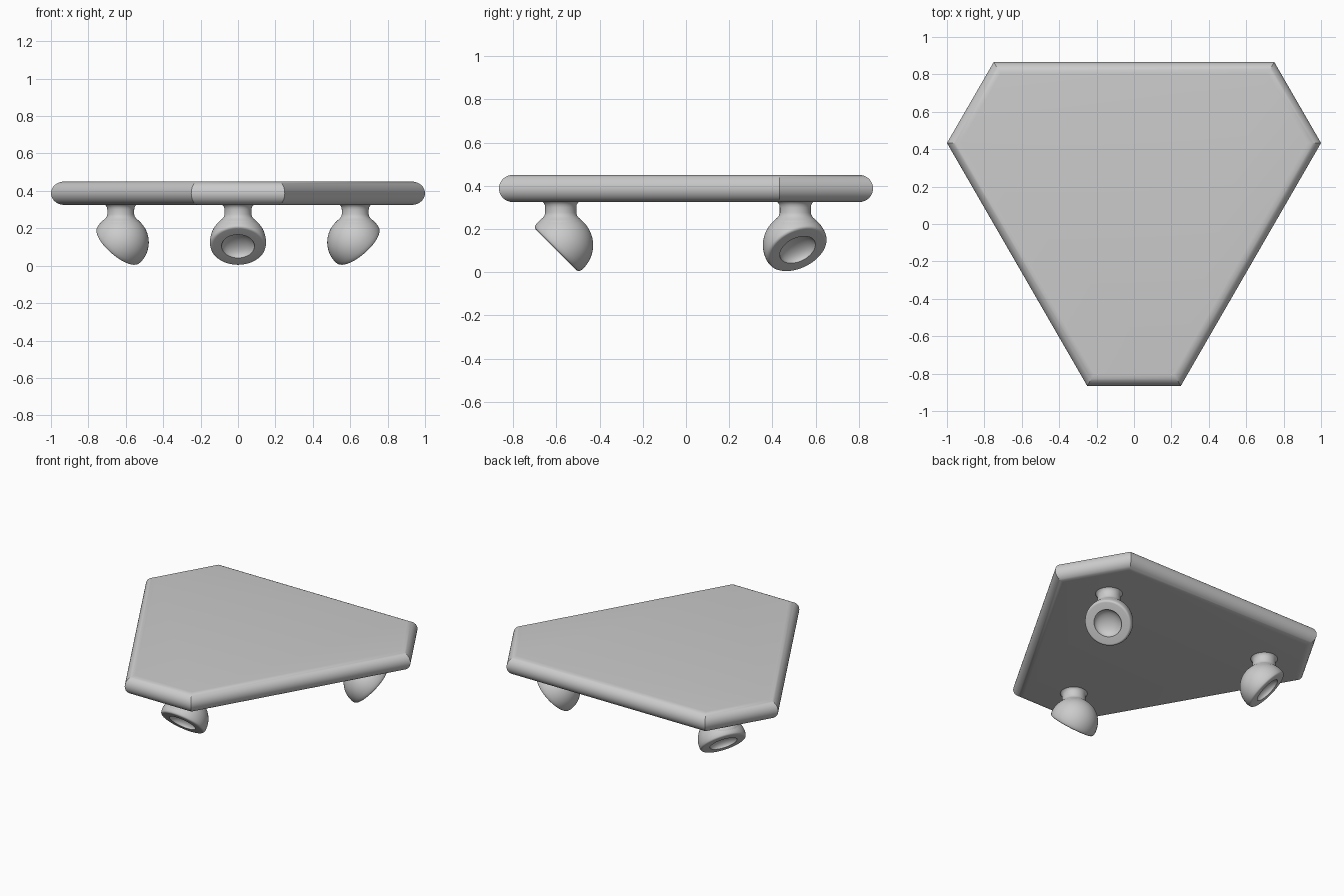
import bpy, bmesh, math
from mathutils import Matrix, Vector

cube = bpy.data.objects.get("Cube")
if cube:
    bpy.data.objects.remove(cube, do_unlink=True)

grey = bpy.data.materials.new("plain grey")
grey.use_nodes = True
COLOUR = (0.6, 0.6, 0.6, 1)
grey.diffuse_color = COLOUR
grey.node_tree.nodes["Principled BSDF"].inputs["Base Color"].default_value = COLOUR


def finish(name, bm, angle):
    bmesh.ops.remove_doubles(bm, verts=bm.verts, dist=1e-5)
    bmesh.ops.recalc_face_normals(bm, faces=bm.faces)
    mesh = bpy.data.meshes.new(name)
    bm.to_mesh(mesh)
    bm.free()
    mesh.materials.append(grey)
    obj = bpy.data.objects.new(name, mesh)
    bpy.context.collection.objects.link(obj)
    bpy.ops.object.select_all(action='DESELECT')
    obj.select_set(True)
    bpy.context.view_layer.objects.active = obj
    bpy.ops.object.shade_smooth_by_angle(angle=math.radians(angle))
    return obj


def turn(name, profile, matrix, steps=64):
    """Spin a (radius, height) profile about local z."""
    bm = bmesh.new()
    verts = [bm.verts.new((r, 0, h)) for r, h in profile]
    edges = [bm.edges.new(pair) for pair in zip(verts, verts[1:])]
    bmesh.ops.spin(bm, geom=verts + edges, axis=(0, 0, 1), cent=(0, 0, 0),
                   angle=math.tau, steps=steps, use_merge=True)
    bmesh.ops.transform(bm, matrix=matrix, verts=bm.verts)
    return finish(name, bm, 35)


# Canopy plate: truncated triangle with a half-round edge
outline = [Vector(p) for p in ((-0.25, -0.866), (0.25, -0.866), (1, 0.433),
                               (0.75, 0.866), (-0.75, 0.866), (-1, 0.433))]
HALF, MID, ROUND = 0.0625, 0.3875, 16
bm = bmesh.new()
rings = []
for i in range(ROUND + 1):
    a = math.pi * (i / ROUND - 0.5)
    inset = HALF * (1 - math.cos(a)) / math.sin(math.radians(60))
    ring = []
    for k, p in enumerate(outline):
        inward = ((outline[k - 1] - p).normalized()
                  + (outline[(k + 1) % 6] - p).normalized()).normalized()
        q = p + inward * inset
        ring.append(bm.verts.new((q.x, q.y, MID + HALF * math.sin(a))))
    rings.append(ring)
for low, high in zip(rings, rings[1:]):
    for k in range(6):
        n = (k + 1) % 6
        bm.faces.new((low[k], low[n], high[n], high[k]))
bm.faces.new(rings[0])
bm.faces.new(rings[-1])
finish("canopy_plate", bm, 25)

# Spotlight head profile: ball, rounded rim, flat lip, concave bowl
R, CUT, BOWL, DEPTH, FILLET = 0.15, 0.03, 0.088, 0.05, 0.014
head = []
for i in range(25):
    a = math.radians(-90 + 94 * i / 24)
    head.append((R * math.cos(a), R * math.sin(a)))
for i in range(7):
    a = math.radians(10 + 80 * i / 6)
    head.append((0.134 + FILLET * math.cos(a), CUT - FILLET + FILLET * math.sin(a)))
for i in range(13):
    a = math.pi / 2 * i / 12
    head.append((BOWL * math.cos(a), CUT - DEPTH * math.sin(a)))
head[0] = (0, -R)
head[-1] = (0, CUT - DEPTH)

# Flared stem joining plate and head
stem = [(0.088, 0.328), (0.08, 0.322), (0.074, 0.312), (0.072, 0.3),
        (0.072, 0.275), (0.075, 0.263), (0.083, 0.252), (0.095, 0.242),
        (0.106, 0.231), (0.108, 0.22)]

# Three lamps around the plate's centre, each tilted outward and down
for label, degrees in (("front", -90), ("back_left", 30), ("back_right", 150)):
    a = math.radians(degrees)
    out = Vector((math.cos(a), math.sin(a), 0))
    spot = Vector((0, 0.144, 0)) + out * 0.724
    turn(label + "_stem", stem, Matrix.Translation(spot))
    aim = (out - Vector((0, 0, 1))).to_track_quat('Z', 'Y').to_matrix().to_4x4()
    turn(label + "_lamp_head", head,
         Matrix.Translation(spot + Vector((0, 0, 0.125))) @ aim)
